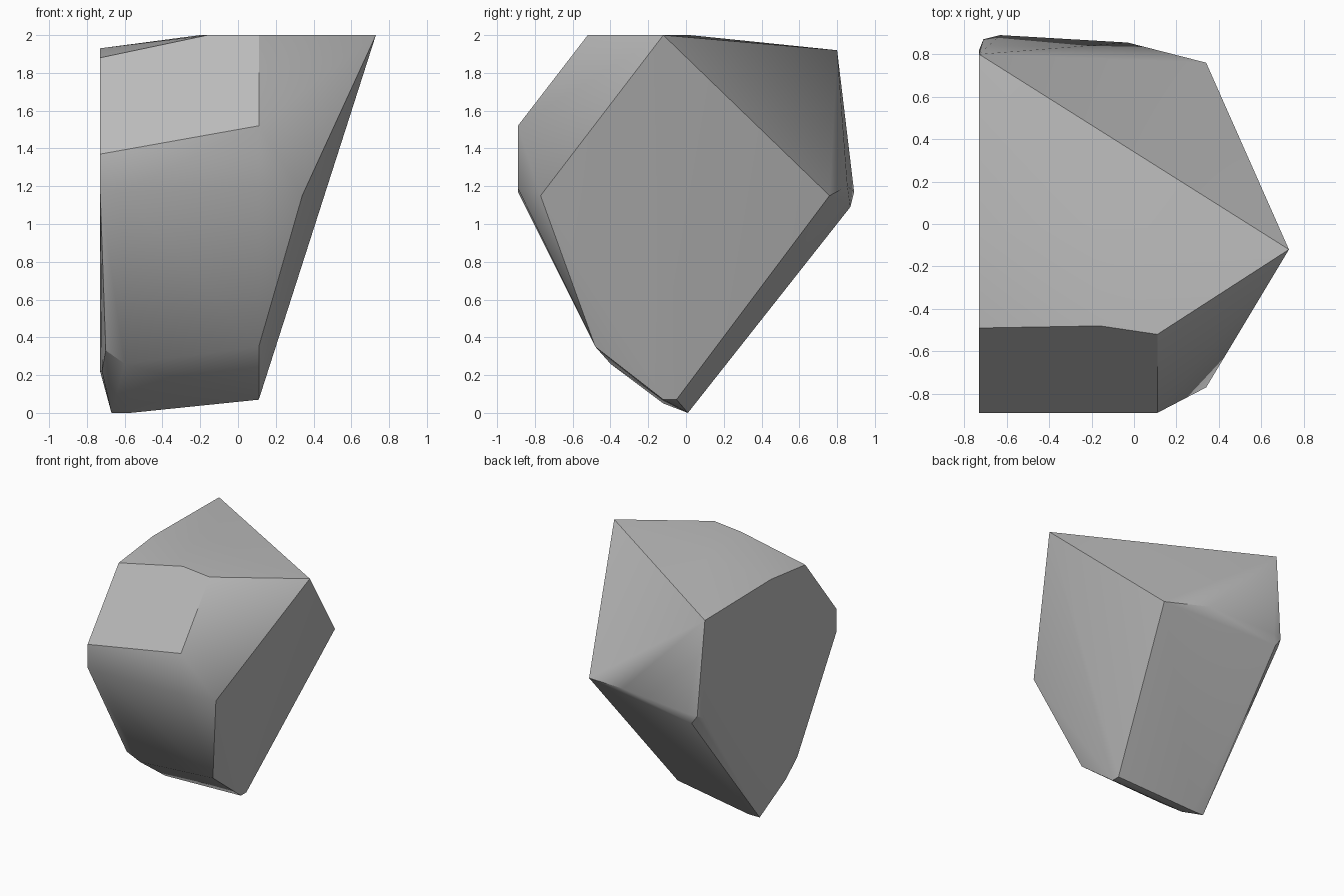
import bpy
import bmesh
import math

# Remove the default object
default_cube = bpy.data.objects.get("Cube")
if default_cube:
    bpy.data.objects.remove(default_cube, do_unlink=True)


def make_material(name, color):
    material = bpy.data.materials.new(name)
    material.use_nodes = True
    material.diffuse_color = color
    shader = next(node for node in material.node_tree.nodes if node.type == "BSDF_PRINCIPLED")
    shader.inputs["Base Color"].default_value = color
    return material


# Corner groups of the chipped boulder
crown_corners = [
    (.73, -.12, 2), (.11, -.52, 2), (-.16, -.48, 2), (-.2, .02, 2),
    (-.73, -.49, 1.88), (-.73, -.05, 1.93), (-.73, .8, 1.92),
]
front_corners = [
    (.11, -.89, 1.52), (-.73, -.89, 1.37),
    (.11, -.89, 1.19), (-.62, -.89, 1.17), (-.73, -.89, 1.18),
]
shoulder_corners = [
    (.34, -.77, 1.15), (.34, .76, 1.15), (-.03, .855, 1.2),
    (-.63, .89, 1.17), (-.71, .87, 1.16), (-.66, .87, 1.09), (-.73, .82, 1.13),
]
lower_corners = [
    (.11, -.48, .35), (-.6, -.4, .26), (-.7, -.43, .33),
    (-.72, -.25, .22), (-.73, -.08, .22),
]
foot_corners = [
    (.11, -.12, .07), (.11, -.05, .07), (-.57, -.12, .05),
    (-.57, .01, 0), (-.67, .01, 0),
]


def make_rock(name, corner_groups, material, sharp_angle):
    """Wrap the corner groups in a convex skin and shade the soft edges smooth."""
    bm = bmesh.new()
    for group in corner_groups:
        for corner in group:
            bm.verts.new(corner)
    hull = bmesh.ops.convex_hull(bm, input=list(bm.verts))
    unused = {item for item in hull["geom_interior"] + hull["geom_unused"]
              if isinstance(item, bmesh.types.BMVert)}
    bmesh.ops.delete(bm, geom=list(unused), context="VERTS")
    # Merge triangles that lie in one plane into clean facets
    bmesh.ops.dissolve_limit(bm, angle_limit=math.radians(1),
                             verts=list(bm.verts), edges=list(bm.edges))
    bmesh.ops.recalc_face_normals(bm, faces=list(bm.faces))
    mesh = bpy.data.meshes.new(name)
    bm.to_mesh(mesh)
    bm.free()
    mesh.materials.append(material)
    rock = bpy.data.objects.new(name, mesh)
    bpy.context.collection.objects.link(rock)
    bpy.ops.object.select_all(action="DESELECT")
    rock.select_set(True)
    bpy.context.view_layer.objects.active = rock
    bpy.ops.object.shade_smooth_by_angle(angle=sharp_angle)
    return rock


stone = make_material("stone_grey", (.5, .5, .5, 1))
make_rock("boulder",
          [crown_corners, front_corners, shoulder_corners, lower_corners, foot_corners],
          stone, math.radians(30))
